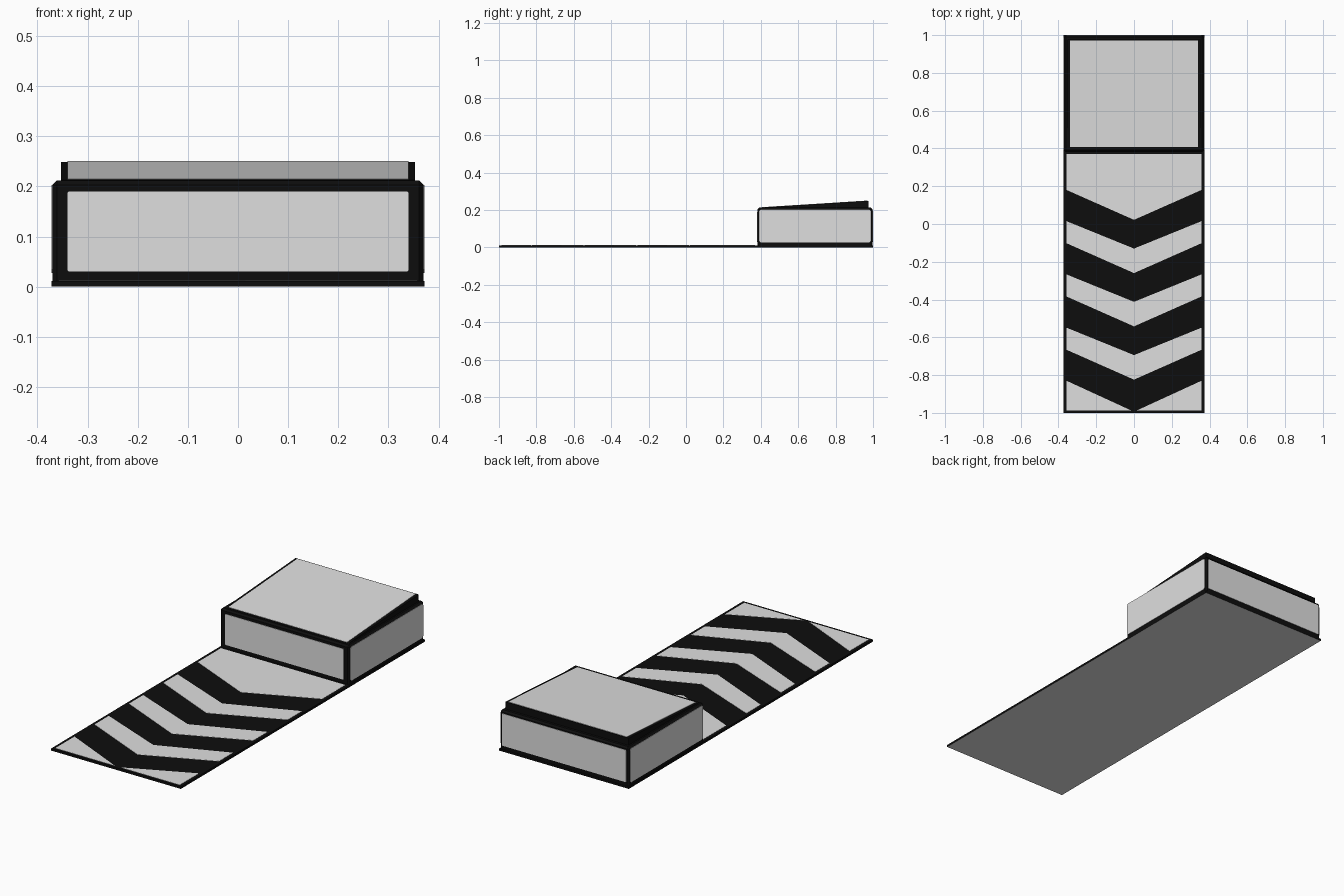
import bpy
import bmesh
from mathutils import Vector

if "Cube" in bpy.data.objects:
    bpy.data.objects.remove(bpy.data.objects["Cube"])


def material(name, rgb):
    m = bpy.data.materials.new(name)
    m.diffuse_color = (*rgb, 1)
    m.use_nodes = True
    m.node_tree.nodes["Principled BSDF"].inputs["Base Color"].default_value = m.diffuse_color
    return m


BLACK = material("black", (0.004, 0.004, 0.004))
GREY = material("light grey", (0.74, 0.74, 0.74))


def prism(name, pts, push, mats, bevel=0.0, rule=None):
    """Extrude a flat outline along push; rule(normal) picks the material."""
    push = Vector(push)
    bm = bmesh.new()
    low = [bm.verts.new(p) for p in pts]
    high = [bm.verts.new(Vector(p) + push) for p in pts]
    bm.faces.new(low)
    bm.faces.new(high)
    n = len(pts)
    for i in range(n):
        j = (i + 1) % n
        bm.faces.new((low[i], low[j], high[j], high[i]))
    bmesh.ops.recalc_face_normals(bm, faces=bm.faces)
    if bevel:
        # chamfer every edge that is not on the underside
        zmin = min(v.co.z for v in bm.verts)
        edges = [e for e in bm.edges if max(v.co.z for v in e.verts) > zmin + 0.001]
        bmesh.ops.bevel(bm, geom=edges, offset=bevel, segments=1, affect='EDGES')
    bm.normal_update()
    if rule:
        for f in bm.faces:
            f.material_index = rule(f.normal)
    me = bpy.data.meshes.new(name)
    bm.to_mesh(me)
    bm.free()
    for m in mats:
        me.materials.append(m)
    ob = bpy.data.objects.new(name, me)
    bpy.context.collection.objects.link(ob)
    return ob


def cut_rect(u0, u1, v0, v1, c):
    """Rectangle outline with small cut corners."""
    return [(u0 + c, v0), (u1 - c, v0), (u1, v0 + c), (u1, v1 - c),
            (u1 - c, v1), (u0 + c, v1), (u0, v1 - c), (u0, v0 + c)]


# Long floor mat: black rim and top, grey underside
W, T = 0.372, 0.011
prism("floor_mat", [(-W, -1, 0), (W, -1, 0), (W, 1, 0), (-W, 1, 0)], (0, 0, T),
      [BLACK, GREY], rule=lambda n: 1 if n.z < -0.5 else 0)

# Grey areas left between the black chevrons
E, STEP = 0.357, 0.282


def mat_patch(name, pts):
    prism(name, [(x, y, T) for x, y in pts], (0, 0, 0.001), [GREY])


mat_patch("mat_upper_patch", [(-E, 0.37), (-E, 0.18), (0, 0.022), (E, 0.18), (E, 0.37)])
for k in range(3):
    d = -STEP * k
    mat_patch(f"mat_chevron_{k + 1}",
              [(-E, 0.015 + d), (-E, -0.102 + d), (0, -0.26 + d),
               (E, -0.102 + d), (E, 0.015 + d), (0, -0.13 + d)])
for s, side in ((-1, "left"), (1, "right")):
    mat_patch(f"mat_corner_{side}",
              [(s * E, -0.83), (s * E, -0.987), (s * 0.015, -0.987)])

# Raised box at the back, black frame
B = 0.37
prism("box_frame", [(-B, 0.382, 0.005), (B, 0.382, 0.005), (B, 0.998, 0.005), (-B, 0.998, 0.005)],
      (0, 0, 0.207), [BLACK], bevel=0.009)

# Grey panels on the box walls
prism("box_front_panel", [(u, 0.382, v) for u, v in cut_rect(-0.34, 0.34, 0.03, 0.19, 0.003)],
      (0, -0.002, 0), [GREY])
prism("box_back_panel", [(u, 0.998, v) for u, v in cut_rect(-0.357, 0.357, 0.03, 0.197, 0.003)],
      (0, 0.002, 0), [GREY])
for s, side in ((-1, "left"), (1, "right")):
    prism(f"box_{side}_panel",
          [(s * B, u, v) for u, v in cut_rect(0.391, 0.988, 0.027, 0.203, 0.008)],
          (s * 0.002, 0, 0), [GREY])

# Sloping black wedge on the box with a grey top pad
prism("wedge", [(-0.353, 0.398, 0.208), (-0.353, 0.976, 0.208),
                (-0.353, 0.976, 0.249), (-0.353, 0.398, 0.213)], (0.706, 0, 0), [BLACK])
prism("wedge_top_pad", [(-0.34, 0.407, 0.2125), (-0.34, 0.971, 0.2475),
                        (-0.34, 0.971, 0.2505), (-0.34, 0.407, 0.2150)], (0.68, 0, 0), [GREY])
